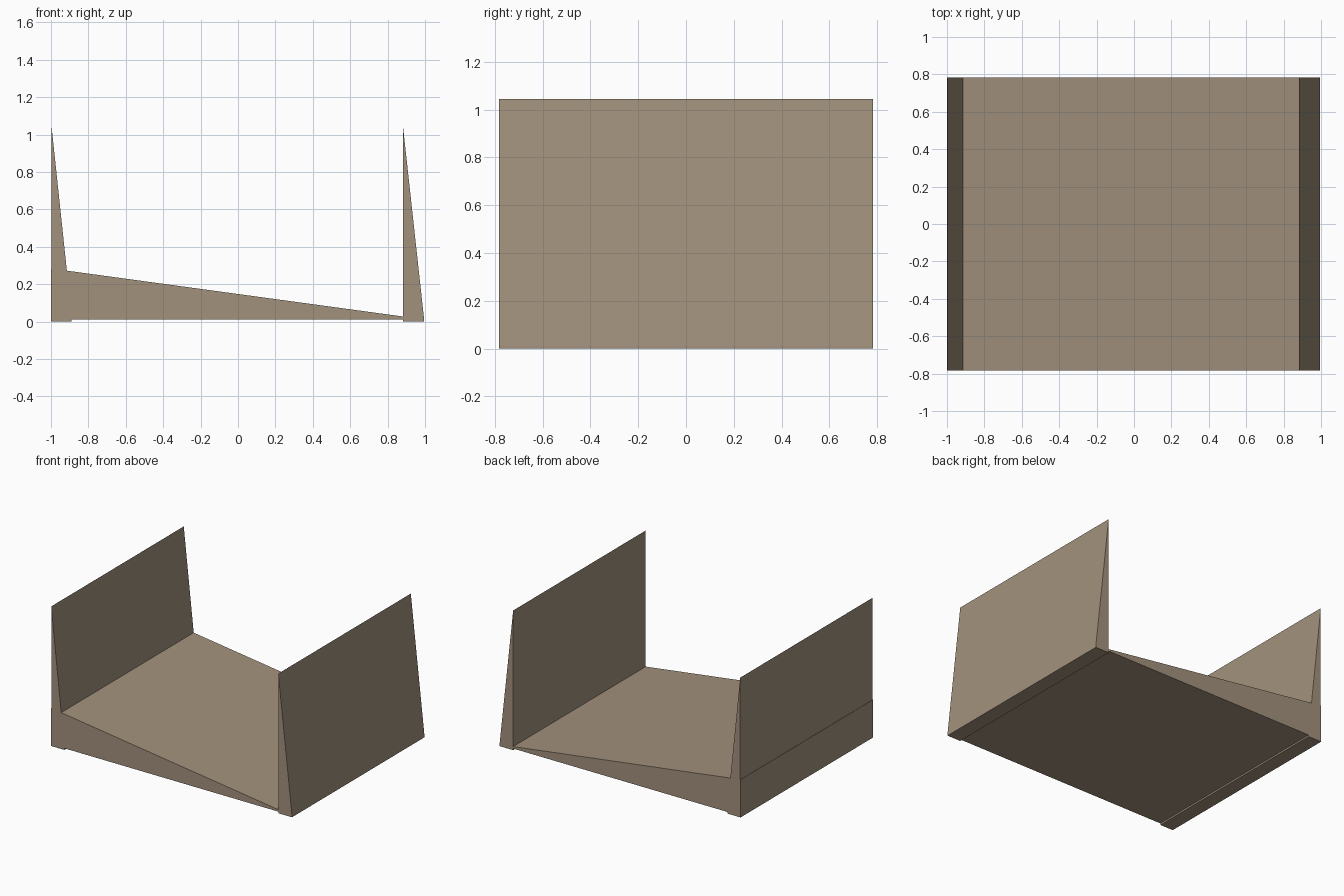
import bpy
import bmesh

cube = bpy.data.objects.get("Cube")
if cube:
    bpy.data.objects.remove(cube, do_unlink=True)

HALF_DEPTH = 0.783

# Single plain brown finish
brown = bpy.data.materials.new("Warm brown")
brown.use_nodes = True
colour = (0.36, 0.285, 0.203, 1.0)
brown.diffuse_color = colour
bsdf = brown.node_tree.nodes["Principled BSDF"]
bsdf.inputs["Base Color"].default_value = colour
bsdf.inputs["Roughness"].default_value = 0.8


def extrude_profile(name, profile):
    """Extrude an x-z outline along y through the full depth."""
    bm = bmesh.new()
    face = bm.faces.new([bm.verts.new((x, -HALF_DEPTH, z)) for x, z in profile])
    result = bmesh.ops.extrude_face_region(bm, geom=[face])
    moved = [g for g in result["geom"] if isinstance(g, bmesh.types.BMVert)]
    bmesh.ops.translate(bm, verts=moved, vec=(0, 2 * HALF_DEPTH, 0))
    bmesh.ops.recalc_face_normals(bm, faces=bm.faces[:])
    mesh = bpy.data.meshes.new(name)
    bm.to_mesh(mesh)
    bm.free()
    mesh.materials.append(brown)
    obj = bpy.data.objects.new(name, mesh)
    bpy.context.collection.objects.link(obj)
    return obj


# Sloping floor with a shallow foot under its high end
extrude_profile("sloped_floor", [
    (-1.0, 0.0), (-0.89, 0.0), (-0.89, 0.012), (0.882, 0.012),
    (0.882, 0.027), (-0.915, 0.272), (-1.0, 0.282)])

# Tapered wall standing on the high end
extrude_profile("right_wall", [
    (-0.997, 0.2815), (-0.915, 0.272), (-0.997, 1.045)])

# Tapered wall at the low end, reaching the ground
extrude_profile("left_wall", [
    (0.882, 0.0), (0.995, 0.0), (0.995, 0.012), (0.882, 1.045)])
